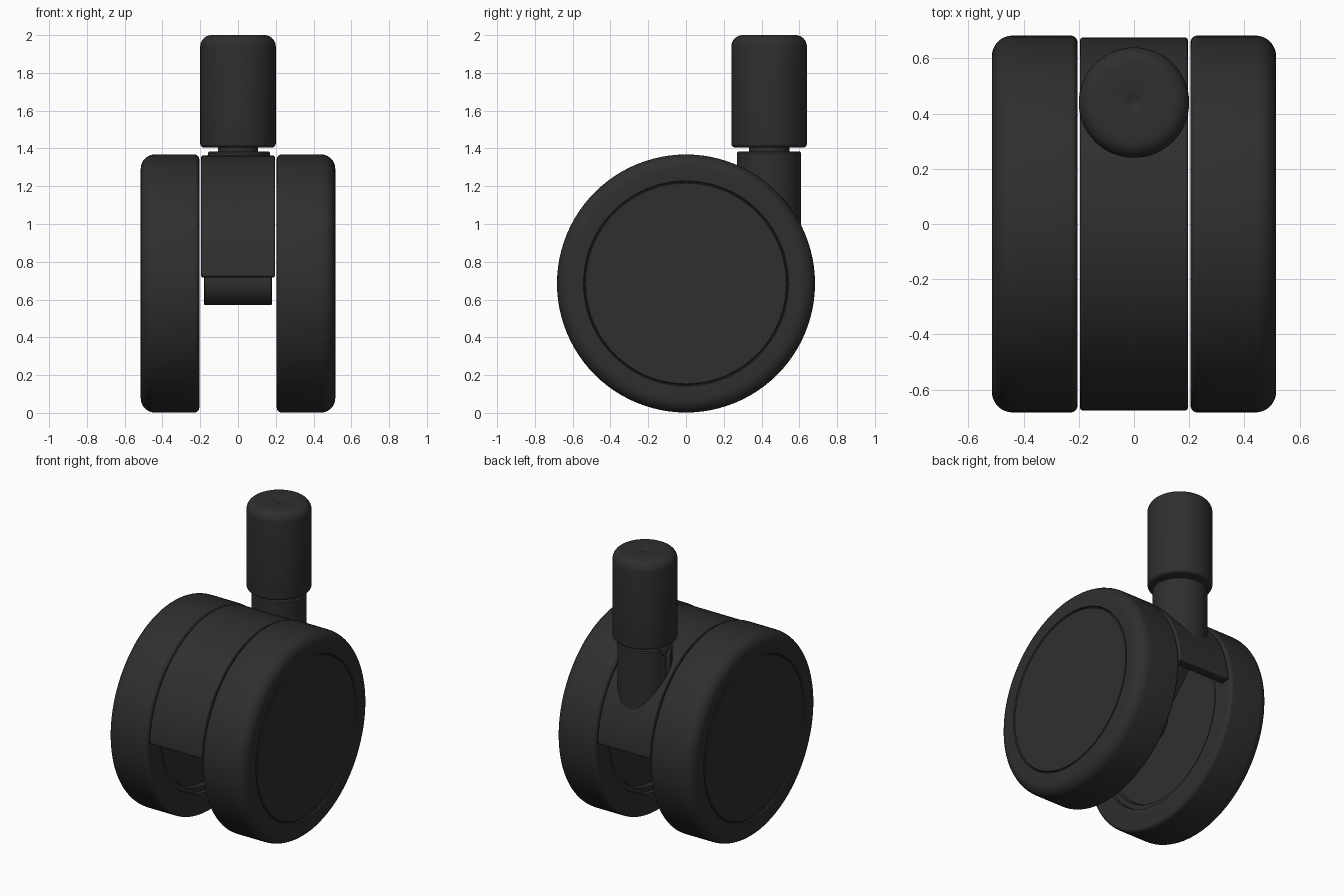
import bpy, bmesh
from math import sin, cos, pi, radians
from mathutils import Matrix, Vector

cube = bpy.data.objects.get("Cube")
if cube:
    bpy.data.objects.remove(cube, do_unlink=True)

black = bpy.data.materials.new("black_plastic")
black.use_nodes = True
COLOUR = (0.028, 0.028, 0.028, 1)
black.diffuse_color = COLOUR
bsdf = black.node_tree.nodes["Principled BSDF"]
bsdf.inputs["Base Color"].default_value = COLOUR
bsdf.inputs["Roughness"].default_value = 0.6

AXLE_Z = 0.685
STEM_Y = 0.44
WHEEL_R = 0.683


def finish(name, bm, matrix=Matrix()):
    """Turn a bmesh into a smooth, coloured object."""
    bmesh.ops.remove_doubles(bm, verts=bm.verts, dist=1e-5)
    bmesh.ops.transform(bm, matrix=matrix, verts=bm.verts)
    bmesh.ops.recalc_face_normals(bm, faces=bm.faces)
    mesh = bpy.data.meshes.new(name)
    bm.to_mesh(mesh)
    bm.free()
    mesh.materials.append(black)
    obj = bpy.data.objects.new(name, mesh)
    bpy.context.collection.objects.link(obj)
    bpy.ops.object.select_all(action='DESELECT')
    obj.select_set(True)
    bpy.context.view_layer.objects.active = obj
    bpy.ops.object.shade_smooth_by_angle(angle=radians(35))
    return obj


def arc(r, h, radius, start, end, steps=8):
    """Points of a rounded profile corner, angles in degrees."""
    angles = [radians(start + (end - start) * i / steps) for i in range(steps + 1)]
    return [(r + radius * cos(a), h + radius * sin(a)) for a in angles]


def lathe(name, profile, matrix, steps=96):
    """Spin a (radius, height) profile about z, then place it."""
    bm = bmesh.new()
    verts = [bm.verts.new((r, 0, h)) for r, h in profile]
    edges = [bm.edges.new(pair) for pair in zip(verts, verts[1:])]
    bmesh.ops.spin(bm, geom=verts + edges, cent=(0, 0, 0), axis=(0, 0, 1),
                   angle=2 * pi, steps=steps, use_merge=True)
    return finish(name, bm, matrix)


def extrude_outline(name, outline, half_width, bevel):
    """Extrude a (y, z) outline along x, with softened edges."""
    bm = bmesh.new()
    face = bm.faces.new([bm.verts.new((-half_width, y, z)) for y, z in outline])
    new = bmesh.ops.extrude_face_region(bm, geom=[face])["geom"]
    moved = [g for g in new if isinstance(g, bmesh.types.BMVert)]
    bmesh.ops.translate(bm, vec=(2 * half_width, 0, 0), verts=moved)
    obj = finish(name, bm)
    mod = obj.modifiers.new("soft_edges", 'BEVEL')
    mod.width, mod.segments, mod.limit_method = bevel, 3, 'ANGLE'
    mod.angle_limit = radians(50)
    return obj


# Wheels: rounded tyre, grooved outer cap, recessed inner face
wheel_profile = (
    [(0, 0.25), (0.49, 0.25), (0.50, 0.225), (0.53, 0.225), (0.535, 0.205)]
    + arc(WHEEL_R - 0.025, 0.23, 0.025, -90, 0)
    + arc(WHEEL_R - 0.075, 0.44, 0.075, 0, 90)
    + [(0.543, 0.515), (0.539, 0.505), (0.535, 0.505), (0.531, 0.513), (0, 0.513)]
)
for side, turn in (("left", 90), ("right", -90)):
    place = Matrix.Translation((0, 0, AXLE_Z)) @ Matrix.Rotation(radians(turn), 4, 'Y')
    lathe(side + "_wheel", wheel_profile, place)

# Hood: half-round shell between the wheels
OUTER, INNER = 0.677, 0.61
edge_angle = 3
outer_arc = arc(0, AXLE_Z, OUTER, edge_angle, 180 - edge_angle, 64)
inner_arc = arc(0, AXLE_Z, INNER, 180 - edge_angle, edge_angle, 64)
extrude_outline("hood", outer_arc + inner_arc, 0.195, 0.008)

# Axle hub, and the arm that ties it to the hood under the stem
hub_profile = [(0, -0.18), (0.11, -0.18), (0.115, -0.175),
               (0.115, 0.175), (0.11, 0.18), (0, 0.18)]
lathe("axle_hub", hub_profile,
      Matrix.Translation((0, 0, AXLE_Z)) @ Matrix.Rotation(pi / 2, 4, 'Y'), 48)
direction = Vector((STEM_Y, 0.46)).normalized()
across = Vector((-direction.y, direction.x)) * 0.07
hub = Vector((0, AXLE_Z))
tip = hub + direction * 0.64
extrude_outline("hub_arm", [hub - across, tip - across, tip + across, hub + across],
                0.17, 0.008)

# Stem: socket rising from the hood, thin neck, rounded sleeve
stem = Matrix.Translation((0, STEM_Y, 0))
socket = lathe("stem_socket", [(0, 1.0), (0.17, 0.98), (0.17, 1.377), (0.163, 1.384), (0, 1.384)],
               stem, 64)
lathe("stem_neck", [(0, 1.36), (0.107, 1.36), (0.107, 1.42), (0, 1.42)], stem, 48)
sleeve_profile = (
    [(0, 1.405)]
    + arc(0.18, 1.425, 0.02, -90, 0, 5)
    + arc(0.14, 1.94, 0.06, 0, 90)
    + [(0.04, 2.0), (0.02, 1.996), (0, 1.985)]
)
lathe("stem_sleeve", sleeve_profile, stem, 64)

# Small rounded notch in the right side of the socket rim
cutter = lathe("notch_cutter", [(0, -0.02), (0.06, -0.02), (0.06, 0.02), (0, 0.02)],
               Matrix.Translation((-0.17, STEM_Y, 1.384)) @ Matrix.Rotation(pi / 2, 4, 'Y'), 24)
cutter.hide_render = True
cutter.hide_set(True)
cutter.display_type = 'WIRE'
notch = socket.modifiers.new("notch", 'BOOLEAN')
notch.operation, notch.object = 'DIFFERENCE', cutter
